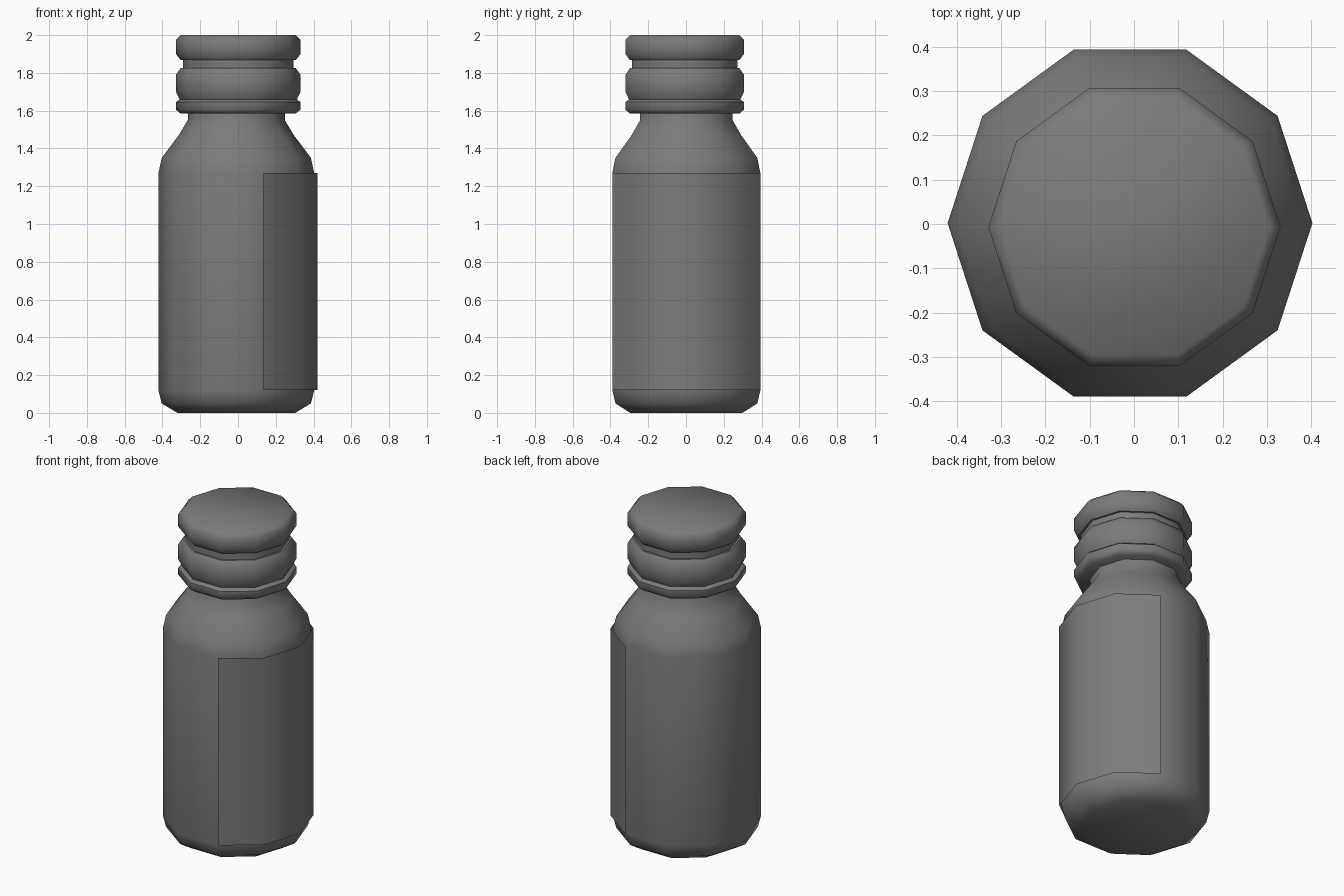
import bpy
import bmesh
from math import cos, sin, tau, radians

cube = bpy.data.objects.get("Cube")
if cube:
    bpy.data.objects.remove(cube)

SIDES = 10

grey = bpy.data.materials.new("dark_grey")
grey.use_nodes = True
grey.diffuse_color = (0.2, 0.2, 0.2, 1)
grey.node_tree.nodes["Principled BSDF"].inputs["Base Color"].default_value = (0.2, 0.2, 0.2, 1)


def lathe(name, profile, centre, first=0, faces=SIDES, capped=True):
    """Sweep a (radius, z) profile around the vertical axis, over some of the sides."""
    bm = bmesh.new()
    full = faces == SIDES
    count = faces if full else faces + 1
    rings = []
    for r, z in profile:
        angles = [tau * (first + i) / SIDES for i in range(count)]
        rings.append([bm.verts.new((centre[0] + r * cos(a), centre[1] + r * sin(a), z))
                      for a in angles])
    for low, high in zip(rings, rings[1:]):
        for i in range(faces):
            j = (i + 1) % count
            bm.faces.new((low[i], low[j], high[j], high[i]))
    if capped:
        bm.faces.new(rings[0][::-1])
        bm.faces.new(rings[-1])
    mesh = bpy.data.meshes.new(name)
    bm.to_mesh(mesh)
    bm.free()
    mesh.materials.append(grey)
    obj = bpy.data.objects.new(name, mesh)
    bpy.context.collection.objects.link(obj)
    bpy.ops.object.select_all(action="DESELECT")
    obj.select_set(True)
    bpy.context.view_layer.objects.active = obj
    bpy.ops.object.shade_smooth_by_angle(angle=radians(50))
    return obj


# Bottle with rounded base, shoulder and neck
lathe("bottle_body", [(0.312, 0), (0.395, 0.05), (0.412, 0.12), (0.412, 1.27),
                      (0.395, 1.35), (0.305, 1.47), (0.257, 1.55), (0.257, 1.62)],
      (-0.009, 0.002))

# Label sheet wrapped over the four sides facing +x
lathe("label", [(0.412, 0.12), (0.412, 1.27)], (0.009, 0.002),
      first=-2, faces=4, capped=False)

# Cap: sealing ring, main band, groove and rounded lid
CAP = (0.001, -0.007)
lathe("cap_ring", [(0.305, 1.585), (0.33, 1.605), (0.33, 1.645), (0.31, 1.66)], CAP)
lathe("cap_band", [(0.31, 1.66), (0.33, 1.70), (0.33, 1.79), (0.305, 1.825)], CAP)
lathe("cap_groove", [(0.293, 1.81), (0.293, 1.88)], CAP)
lathe("cap_lid", [(0.305, 1.868), (0.33, 1.90), (0.33, 1.975), (0.305, 2.0)], CAP)
